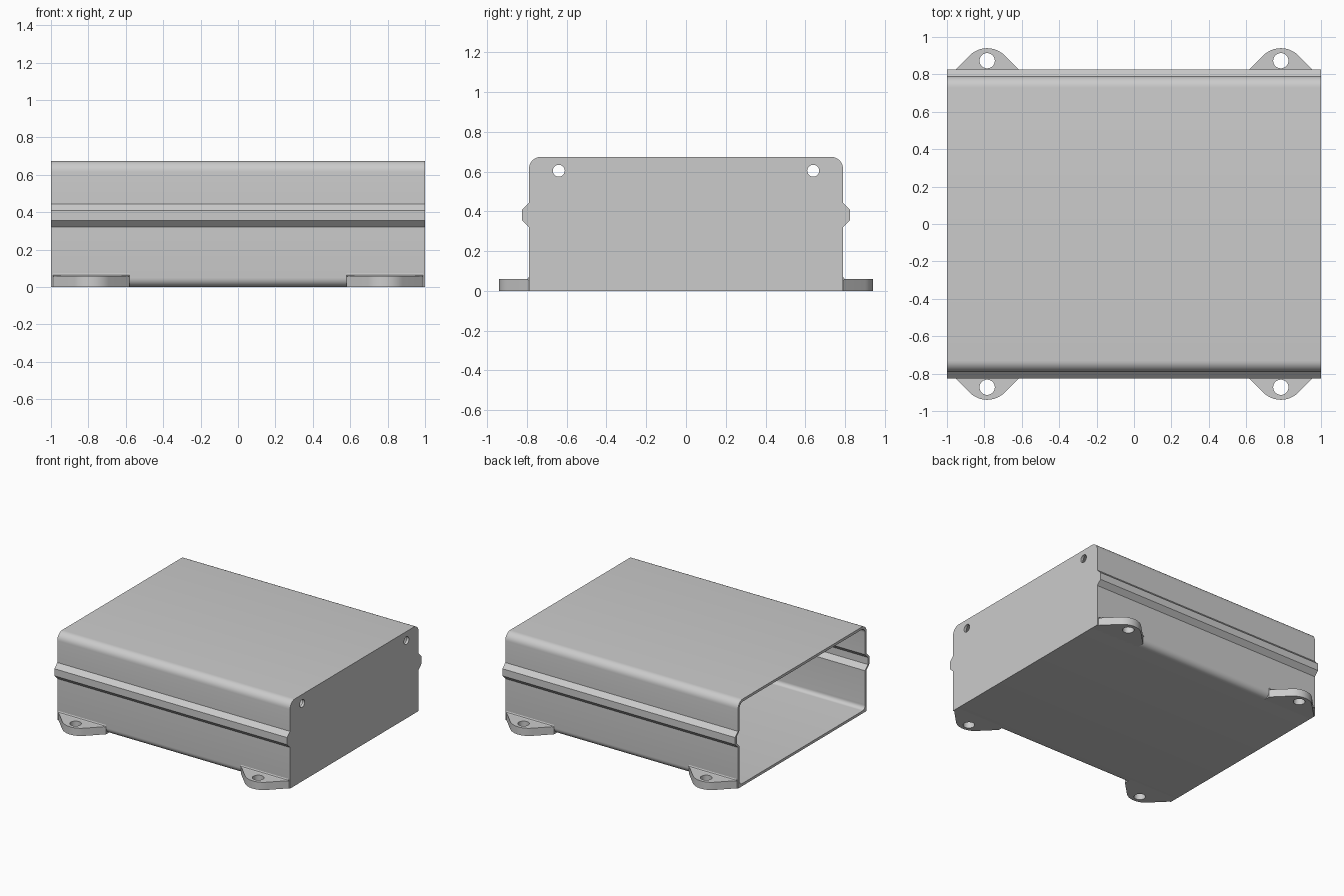
import bpy
import bmesh
from math import sin, cos, radians
from mathutils import Matrix, Vector

cube = bpy.data.objects.get("Cube")
if cube:
    bpy.data.objects.remove(cube, do_unlink=True)

HALF_Y, HEIGHT, WALL = 0.79, 0.675, 0.02
TAB_X, TAB_TOP = 0.785, 0.06

grey = bpy.data.materials.new("light_grey")
grey.use_nodes = True
COLOUR = (0.6, 0.6, 0.6, 1)
grey.diffuse_color = COLOUR
grey.node_tree.nodes["Principled BSDF"].inputs["Base Color"].default_value = COLOUR


def arc(cx, cy, r, start, end, steps=8):
    angles = [radians(start + (end - start) * i / steps) for i in range(steps + 1)]
    return [(cx + r * cos(a), cy + r * sin(a)) for a in angles]


def prism(name, points, axis, low, high):
    """Extrude a flat outline along x (points are y, z) or z (points are x, y)."""
    bm = bmesh.new()
    verts = [bm.verts.new((low, a, b) if axis == "x" else (a, b, low)) for a, b in points]
    face = bm.faces.new(verts)
    new = bmesh.ops.extrude_face_region(bm, geom=[face])["geom"]
    move = Vector((high - low, 0, 0) if axis == "x" else (0, 0, high - low))
    bmesh.ops.translate(bm, vec=move, verts=[g for g in new if isinstance(g, bmesh.types.BMVert)])
    bmesh.ops.recalc_face_normals(bm, faces=bm.faces)
    mesh = bpy.data.meshes.new(name)
    bm.to_mesh(mesh)
    bm.free()
    mesh.materials.append(grey)
    obj = bpy.data.objects.new(name, mesh)
    bpy.context.collection.objects.link(obj)
    return obj


def cut(obj, cutter):
    mod = obj.modifiers.new("cut", "BOOLEAN")
    mod.operation, mod.solver, mod.object = "DIFFERENCE", "EXACT", cutter


def finish(obj):
    """Apply the cuts and smooth the rounded faces."""
    bpy.ops.object.select_all(action="DESELECT")
    obj.select_set(True)
    bpy.context.view_layer.objects.active = obj
    for mod in list(obj.modifiers):
        bpy.ops.object.modifier_apply(modifier=mod.name)
    bpy.ops.object.shade_smooth_by_angle(angle=radians(30))


def section(inset):
    """Enclosure cross-section with rounded corners and a side ridge."""
    y, low, high = HALF_Y - inset, inset, HEIGHT - inset
    r_low, r_high = 0.05 - inset, 0.06 - inset
    side = arc(y - r_low, low + r_low, r_low, -90, 0)
    side += [(y, 0.32), (y + 0.035, 0.355), (y + 0.035, 0.41), (y, 0.445)]
    side += arc(y - r_high, high - r_high, r_high, 0, 90)
    return side + [(-a, b) for a, b in reversed(side)]


# Enclosure: closed at +x, open at -x
enclosure = prism("enclosure", section(0), "x", -1, 1)
cavity = prism("cavity_cutter", section(WALL), "x", -1.1, 1 - WALL)
cutters = [cavity]
cut(enclosure, cavity)

# Two holes in the end plate
for sy in (-1, 1):
    hole = prism("end_hole_cutter", arc(sy * 0.64, 0.605, 0.03, 0, 345, 23), "x", 0.9, 1.1)
    cut(enclosure, hole)
    cutters.append(hole)
finish(enclosure)

# Four mounting tabs with screw holes and a small fillet against the wall
tab_outline = [(0.58, 0.73), (1, 0.73), (1, HALF_Y), (0.99, HALF_Y)]
tab_outline += arc(TAB_X, 0.807, 0.133, 45, 135, 12) + [(0.58, HALF_Y)]
fillet_outline = [(HALF_Y - 0.01, 0.05), (HALF_Y + 0.012, TAB_TOP),
                  (HALF_Y + 0.004, 0.063), (HALF_Y, 0.072), (HALF_Y - 0.01, 0.072)]
for sx, x_name in ((-1, "right"), (1, "left")):
    for sy, y_name in ((-1, "front"), (1, "back")):
        where = y_name + "_" + x_name
        tab = prism(where + "_tab", [(sx * a, sy * b) for a, b in tab_outline], "z", 0, TAB_TOP)
        bore_points = arc(sx * TAB_X, sy * 0.873, 0.041, 0, 345, 23)
        bore = prism("bore_cutter", bore_points, "z", -0.1, 0.2)
        cut(tab, cavity)
        cut(tab, bore)
        cutters.append(bore)
        finish(tab)
        ends = sorted((sx * 0.58, sx * 0.99))
        fillet = prism(where + "_tab_fillet", [(sy * a, b) for a, b in fillet_outline], "x", *ends)
        finish(fillet)

# Remove the cutters once their cuts are applied
for cutter in cutters:
    bpy.data.objects.remove(cutter, do_unlink=True)
